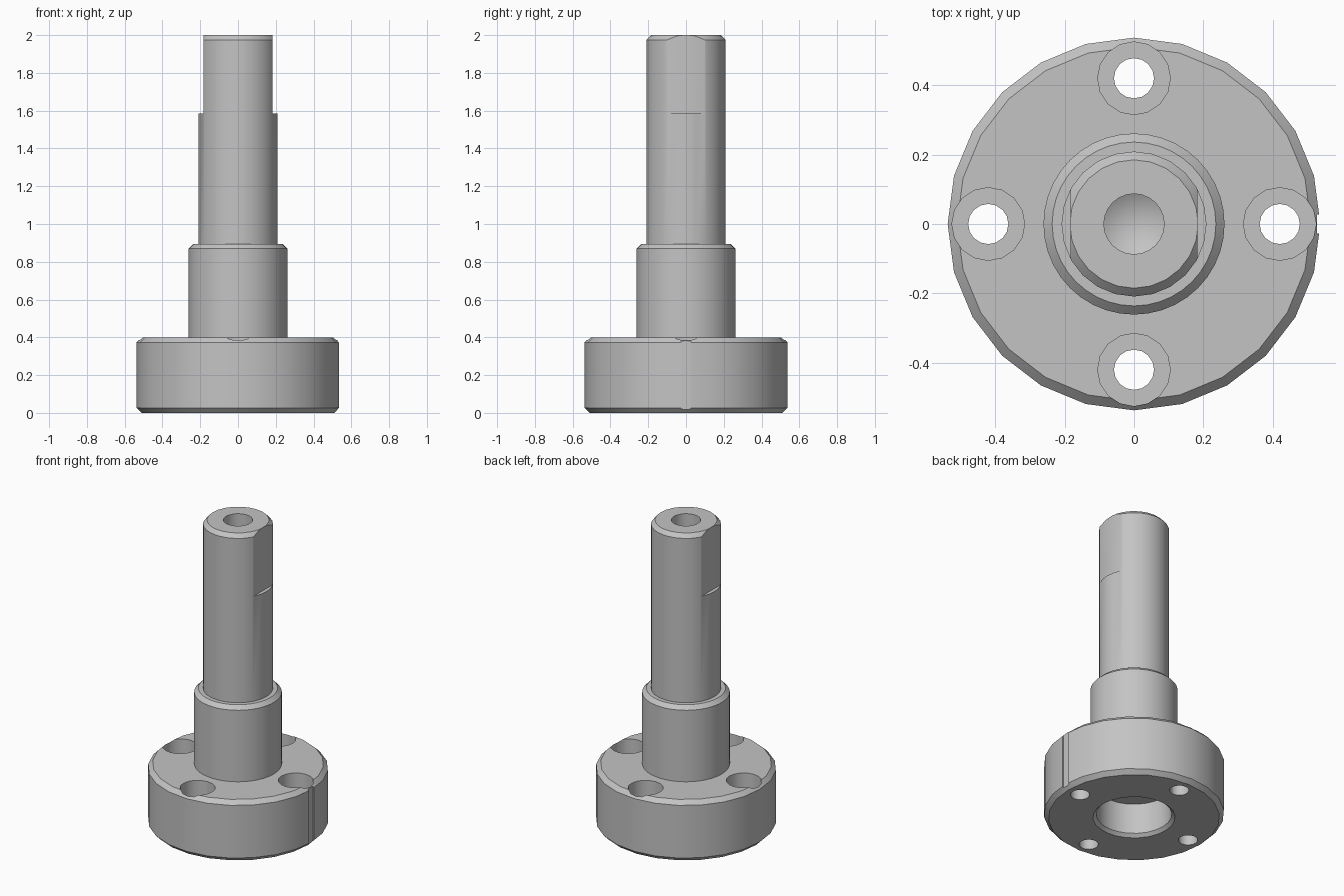
import bpy
import bmesh
from math import cos, sin, tau, radians

if "Cube" in bpy.data.objects:
    bpy.data.objects.remove(bpy.data.objects["Cube"])

# Single machined-metal colour
steel = bpy.data.materials.new("steel_grey")
steel.use_nodes = True
grey = (0.55, 0.55, 0.55, 1)
steel.diffuse_color = grey
steel.node_tree.nodes["Principled BSDF"].inputs["Base Color"].default_value = grey


def add_object(name, bm):
    bmesh.ops.recalc_face_normals(bm, faces=bm.faces)
    mesh = bpy.data.meshes.new(name)
    bm.to_mesh(mesh)
    bm.free()
    mesh.materials.append(steel)
    obj = bpy.data.objects.new(name, mesh)
    bpy.context.collection.objects.link(obj)
    return obj


def lathe(name, profile, sides, centre=(0, 0)):
    """Revolve (radius, height) points about a vertical axis."""
    bm = bmesh.new()
    rings = []
    for r, z in profile:
        count = sides if r else 1
        rings.append([bm.verts.new((centre[0] + r * cos(tau * i / sides),
                                    centre[1] + r * sin(tau * i / sides), z))
                      for i in range(count)])
    for a, b in zip(rings, rings[1:]):
        for i in range(sides):
            j = (i + 1) % sides
            corners = [a[i % len(a)], a[j % len(a)], b[j % len(b)], b[i % len(b)]]
            bm.faces.new(list(dict.fromkeys(corners)))
    return add_object(name, bm)


def block(name, centre, size):
    bm = bmesh.new()
    bmesh.ops.create_cube(bm, size=1)
    for v in bm.verts:
        v.co = [c + p * s for c, p, s in zip(centre, v.co, size)]
    return add_object(name, bm)


def cut(target, cutters):
    bpy.context.view_layer.objects.active = target
    for cutter in cutters:
        cutter.hide_render = True
        mod = target.modifiers.new("cut", 'BOOLEAN')
        mod.operation = 'DIFFERENCE'
        mod.solver = 'EXACT'
        mod.object = cutter
        bpy.ops.object.modifier_apply(modifier=mod.name)
        bpy.data.objects.remove(cutter)


# Flange with chamfered rims and a blind bore underneath
flange = lathe("flange", [(0, 0.22), (0.225, 0.22), (0.225, 0.02), (0.245, 0),
                          (0.51, 0), (0.537, 0.027), (0.537, 0.373),
                          (0.51, 0.4), (0, 0.4)], 24)

# Four counterbored bolt holes and the locating groove
cutters = []
for k in range(4):
    spot = (0.42 * cos(tau * k / 4), 0.42 * sin(tau * k / 4))
    cutters.append(lathe("bolt_cutter", [(0, -0.1), (0.058, -0.1), (0.058, 0.2),
                                         (0.105, 0.2), (0.105, 0.5), (0, 0.5)],
                         16, spot))
cutters.append(block("groove_cutter", (0.577, 0, 0.2), (0.1, 0.054, 0.6)))
cut(flange, cutters)

# Hub collar
hub = lathe("hub", [(0, 0.39), (0.261, 0.39), (0.261, 0.87),
                    (0.236, 0.895), (0, 0.895)], 40)

# Shaft with a drilled top hole and two wrench flats
shaft = lathe("shaft", [(0, 0.85), (0.209, 0.85), (0.209, 1.975), (0.185, 2),
                        (0.087, 2), (0.087, 1.65), (0, 1.6)], 24)
cut(shaft, [block("flat_cutter", (side * 0.283, 0, 1.835), (0.2, 0.6, 0.5))
            for side in (-1, 1)])

# Smooth round walls, crisp machined edges
bpy.ops.object.select_all(action='DESELECT')
for obj in (flange, hub, shaft):
    obj.select_set(True)
bpy.context.view_layer.objects.active = flange
bpy.ops.object.shade_smooth_by_angle(angle=radians(25))
